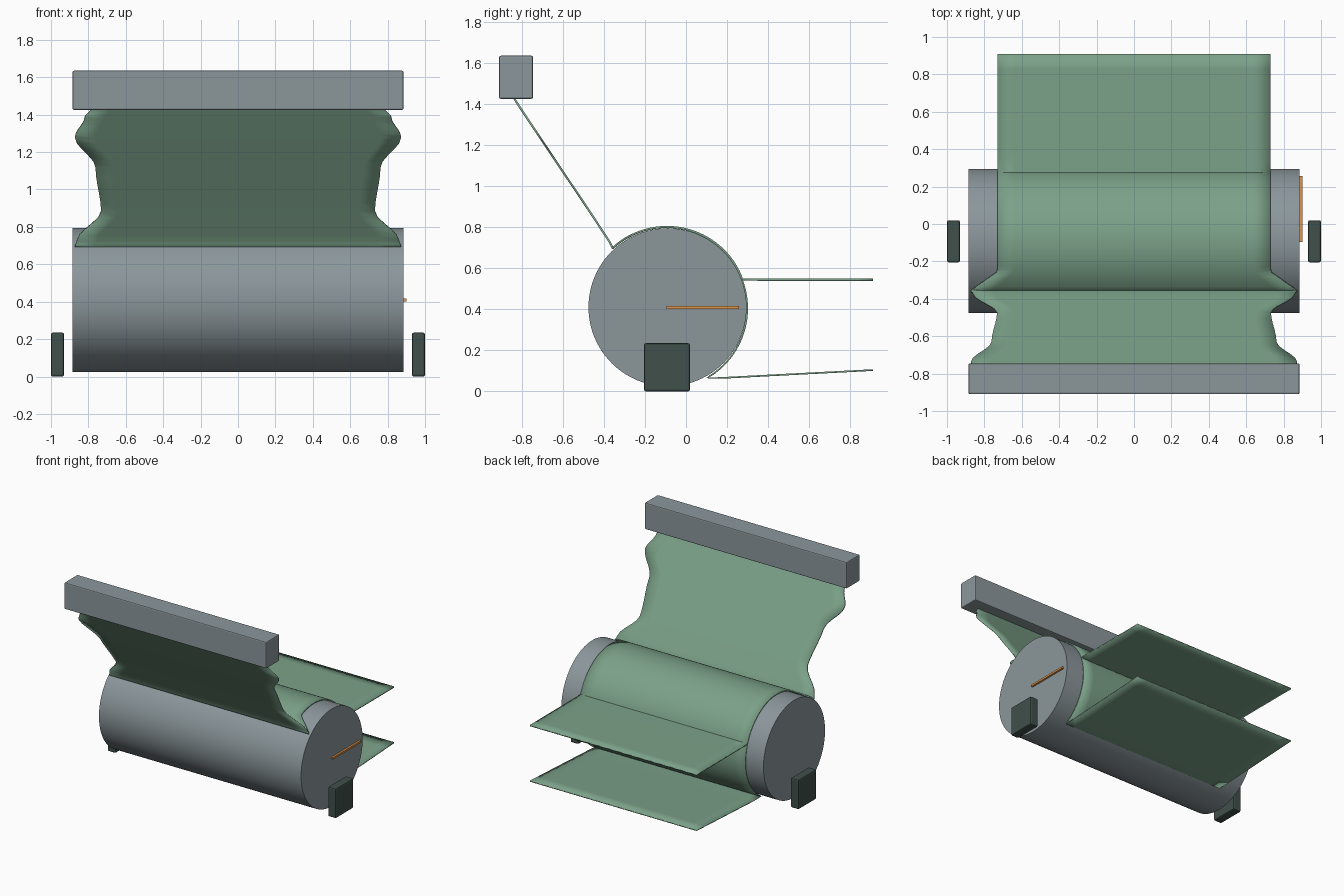
import bpy, bmesh, math

if "Cube" in bpy.data.objects:
    bpy.data.objects.remove(bpy.data.objects["Cube"])

CY, CZ, R = -0.09, 0.41, 0.385   # drum axis and radius


def material(name, rgb):
    m = bpy.data.materials.new(name)
    m.diffuse_color = (*rgb, 1)
    m.use_nodes = True
    m.node_tree.nodes["Principled BSDF"].inputs["Base Color"].default_value = m.diffuse_color
    return m


STEEL = material("steel", (0.26, 0.31, 0.33))
CLOTH = material("cloth", (0.20, 0.36, 0.25))
DARK = material("dark_rubber", (0.05, 0.08, 0.07))
ORANGE = material("orange_paint", (0.75, 0.30, 0.07))


def box(name, lo, hi, mat, bevel=0.0):
    bpy.ops.mesh.primitive_cube_add(
        size=1, location=[(a + b) / 2 for a, b in zip(lo, hi)])
    o = bpy.context.object
    o.name = name
    o.scale = [b - a for a, b in zip(lo, hi)]
    bpy.ops.object.transform_apply(location=False, rotation=False, scale=True)
    o.data.materials.append(mat)
    if bevel:
        b = o.modifiers.new("bevel", "BEVEL")
        b.width, b.segments = bevel, 2
    return o


def lerp_rows(keys, steps):
    """Smoothly subdivide (y, z, half_width) key rows."""
    out = []
    for a, b in zip(keys, keys[1:]):
        for i in range(steps):
            t = i / steps
            s = t * t * (3 - 2 * t)
            out.append((a[0] + (b[0] - a[0]) * t, a[1] + (b[1] - a[1]) * t,
                        a[2] + (b[2] - a[2]) * s))
    return out + [keys[-1]]


def arc(a0, a1, r0, r1, n, width):
    rows = []
    for i in range(n + 1):
        t = i / n
        a, r = math.radians(a0 + (a1 - a0) * t), r0 + (r1 - r0) * t
        y = CY + r * math.cos(a)
        rows.append((y, CZ + r * math.sin(a), width(y)))
    return rows


def sheet(name, rows, thickness, cols=16):
    bm = bmesh.new()
    grid = [[bm.verts.new((w * (2 * i / cols - 1), y, z))
             for i in range(cols + 1)] for y, z, w in rows]
    for r0, r1 in zip(grid, grid[1:]):
        for i in range(cols):
            bm.faces.new((r0[i], r0[i + 1], r1[i + 1], r1[i]))
    bmesh.ops.recalc_face_normals(bm, faces=bm.faces)
    me = bpy.data.meshes.new(name)
    bm.to_mesh(me)
    bm.free()
    o = bpy.data.objects.new(name, me)
    bpy.context.collection.objects.link(o)
    me.materials.append(CLOTH)
    s = o.modifiers.new("thickness", "SOLIDIFY")
    s.thickness, s.offset = thickness, 0
    bpy.context.view_layer.objects.active = o
    o.select_set(True)
    bpy.ops.object.shade_smooth_by_angle(angle=math.radians(30))
    o.select_set(False)
    return o


# Drum
bpy.ops.mesh.primitive_cylinder_add(vertices=96, radius=R, depth=1.77,
                                    location=(0, CY, CZ),
                                    rotation=(0, math.pi / 2, 0))
drum = bpy.context.object
drum.name = "drum"
drum.data.materials.append(STEEL)
bpy.ops.object.shade_smooth_by_angle(angle=math.radians(30))

# Upper beam, end feet and index mark on the drum end
box("upper_beam", (-0.885, -0.91, 1.425), (0.885, -0.745, 1.635), STEEL, 0.008)
for side, x in (("left", -0.965), ("right", 0.965)):
    box(side + "_foot", (x - 0.035, -0.205, 0), (x + 0.035, 0.02, 0.235),
        DARK, 0.01)
box("index_mark", (0.88, -0.095, 0.401), (0.9, 0.257, 0.416), ORANGE)


# Hanging web: flares out under the beam and again where it meets the drum
def flare(y):
    t = min(1, max(0, (y + 0.355) / 0.1))
    return 0.87 - 0.14 * t


hang = lerp_rows([(-0.842, 1.435, 0.78), (-0.81, 1.385, 0.82),
                  (-0.74, 1.28, 0.872), (-0.633, 1.12, 0.762),
                  (-0.475, 0.885, 0.732), (-0.37, 0.725, 0.862),
                  (-0.357, 0.697, 0.872)], 5)
wrap = arc(131, 20.5, 0.393, 0.388, 36, flare)
tail = [(0.27 + 0.64 * i / 8, 0.544, 0.73) for i in range(1, 9)]
sheet("upper_web", hang + wrap + tail, 0.01)

# Lower web: continues round the back of the drum and leaves at the bottom
under = arc(20, -61, 0.386, 0.394, 28, lambda y: 0.73)
tail = [(0.10 + 0.81 * i / 8, 0.062 + 0.042 * i / 8, 0.73) for i in range(1, 9)]
sheet("lower_web", under + tail, 0.008)
